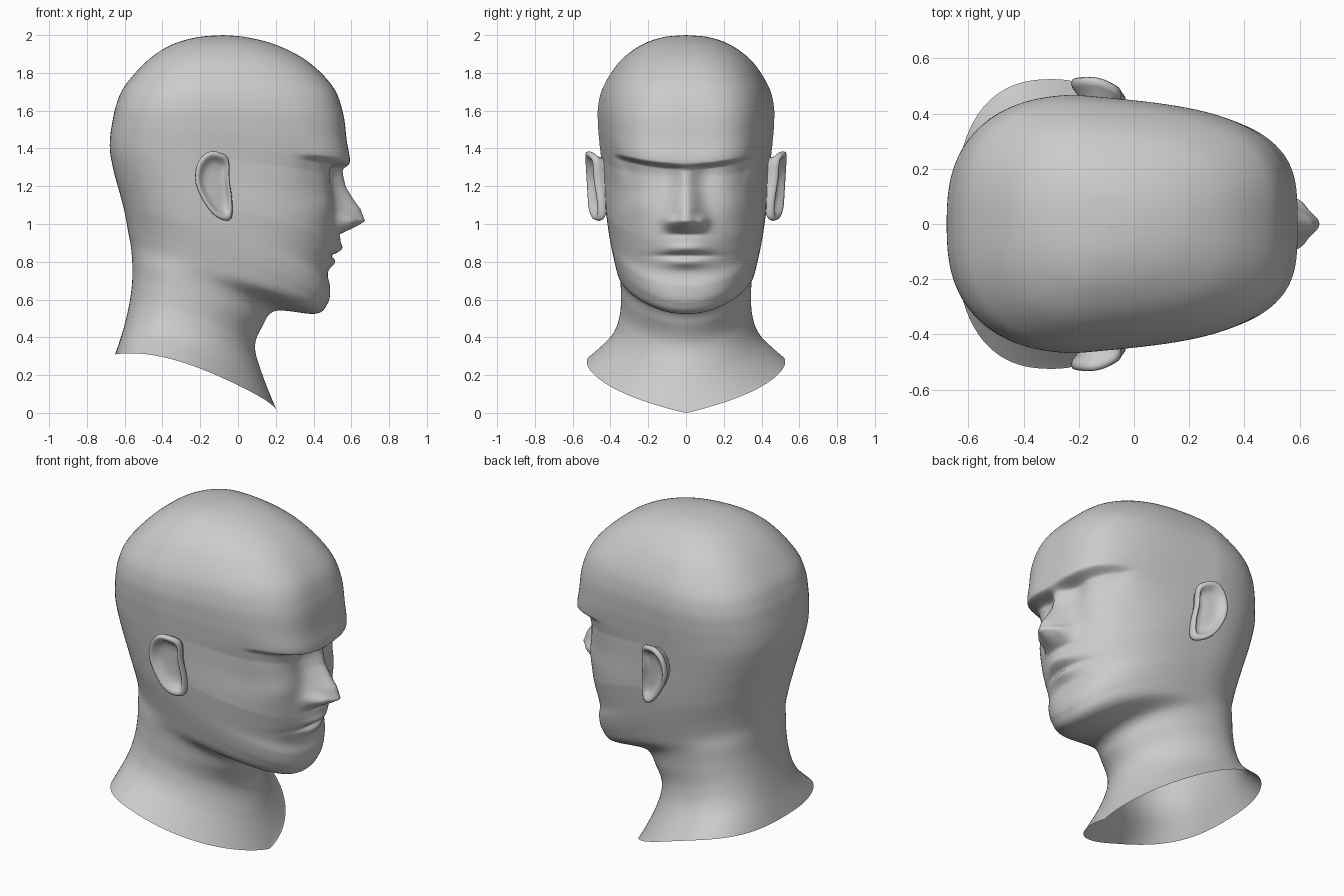
import bpy, bmesh, math

if "Cube" in bpy.data.objects:
    bpy.data.objects.remove(bpy.data.objects["Cube"])

SEG, SUB = 128, 16

skin = bpy.data.materials.new("plain grey")
skin.diffuse_color = (0.6, 0.6, 0.6, 1)
skin.use_nodes = True
skin.node_tree.nodes["Principled BSDF"].inputs["Base Color"].default_value = skin.diffuse_color


def clamp(v):
    return max(0.0, min(1.0, v))


def spline(p0, p1, p2, p3, t):
    """Smooth curve through a row of values."""
    return [0.5 * (2 * b + (c - a) * t + (2 * a - 5 * b + 4 * c - d) * t * t
                   + (3 * b - a - 3 * c + d) * t ** 3)
            for a, b, c, d in zip(p0, p1, p2, p3)]


def lerp_table(table, v):
    """Piecewise linear lookup, keys rising."""
    if v <= table[0][0] or v >= table[-1][0]:
        return 0.0
    for (a, fa), (b, fb) in zip(table, table[1:]):
        if a <= v <= b:
            return fa + (fb - fa) * (v - a) / (b - a)


def bump(y, z, cy, cz, sy, sz):
    return math.exp(-((y - cy) / sy) ** 2 - ((z - cz) / sz) ** 2)


def loft(name, rings, cap=False):
    """Skin closed rings of equal length into one smooth object."""
    bm = bmesh.new()
    loops = [[bm.verts.new(p) for p in ring] for ring in rings]
    for lo, hi in zip(loops, loops[1:]):
        for i in range(len(lo)):
            j = (i + 1) % len(lo)
            bm.faces.new((lo[i], lo[j], hi[j], hi[i]))
    if cap:
        bm.faces.new(loops[-1])
    bmesh.ops.remove_doubles(bm, verts=bm.verts, dist=0.0004)
    bmesh.ops.recalc_face_normals(bm, faces=bm.faces)
    me = bpy.data.meshes.new(name)
    bm.to_mesh(me)
    bm.free()
    me.materials.append(skin)
    for p in me.polygons:
        p.use_smooth = True
    ob = bpy.data.objects.new(name, me)
    bpy.context.collection.objects.link(ob)
    return ob


# Cross-sections: front x, front z, back x, back z, half width,
# squareness of front half and of back half
neck = [
    (0.21, 0.00, -0.65, 0.31, 0.525, 1.85, 2.55),
    (0.13, 0.20, -0.605, 0.45, 0.40, 1.85, 2.4),
    (0.09, 0.35, -0.575, 0.58, 0.352, 1.95, 2.3),
    (0.13, 0.46, -0.56, 0.70, 0.345, 2.05, 2.3),
    (0.20, 0.54, -0.56, 0.80, 0.35, 2.1, 2.3),
]
face = [
    (0.41, 0.525, -0.567, 0.88, 0.366, 2.3, 2.3),
    (0.475, 0.58, -0.58, 0.95, 0.382, 2.35, 2.3),
    (0.488, 0.66, -0.592, 1.02, 0.398, 2.4, 2.35),
    (0.475, 0.74, -0.607, 1.09, 0.411, 2.45, 2.4),
    (0.495, 0.84, -0.625, 1.16, 0.422, 2.5, 2.45),
    (0.515, 0.97, -0.648, 1.24, 0.432, 2.65, 2.5),
    (0.515, 1.12, -0.667, 1.32, 0.441, 2.9, 2.55),
    (0.54, 1.24, -0.678, 1.39, 0.45, 3.2, 2.6),
]
skull = [
    (0.575, 1.345, -0.677, 1.46, 0.459, 3.4, 2.65),
    (0.573, 1.46, -0.665, 1.54, 0.467, 3.5, 2.7),
    (0.553, 1.60, -0.645, 1.63, 0.467, 3.4, 2.7),
    (0.50, 1.73, -0.60, 1.73, 0.438, 3.1, 2.65),
    (0.37, 1.86, -0.485, 1.86, 0.355, 2.7, 2.5),
    (0.21, 1.945, -0.36, 1.945, 0.245, 2.4, 2.3),
    (0.05, 1.988, -0.22, 1.988, 0.128, 2.2, 2.2),
    (-0.08, 2.0, -0.08, 2.0, 0.0, 2.0, 2.0),
]

# Height of the nose ridge above the face
nose = [(0.945, 0), (0.985, 0.10), (1.015, 0.155), (1.08, 0.135),
        (1.20, 0.04), (1.28, 0)]


def relief(x, y, z):
    """Forward relief of nose, lips, brow, eye sockets and cheeks."""
    a = abs(y)
    nw = 0.05 + 0.035 * clamp((1.25 - z) / 0.22)
    d = lerp_table(nose, z) * math.exp(-(a / nw) ** 2)
    d += 0.035 * bump(a, z, 0.085, 1.01, 0.03, 0.035)      # nostril wings
    d += 0.035 * bump(a, z, 0, 0.90, 0.14, 0.07)           # muzzle
    d += 0.022 * bump(a, z, 0, 0.868, 0.11, 0.025)         # upper lip
    d += 0.025 * bump(a, z, 0, 0.795, 0.10, 0.028)         # lower lip
    d -= 0.018 * bump(a, z, 0, 0.832, 0.14, 0.014)         # mouth line
    d += 0.012 * bump(a, z, 0.24, 1.10, 0.09, 0.07)        # cheekbones
    h = z - (1.305 + 0.05 * (a / 0.35) ** 2)               # above brow edge
    step = clamp(h / 0.03 + 0.5)
    step = step * step * (3 - 2 * step)
    brow = step * 0.022 * math.exp(-(max(h, 0) / 0.08) ** 2)
    side = 1 - math.exp(-(a / 0.055) ** 2)
    deep = 0.045 + 0.02 * math.exp(-((a - 0.12) / 0.06) ** 2)
    brow -= (1 - step) * side * deep * math.exp(-(min(h, 0) / 0.13) ** 2)
    return d * clamp((x - 0.2) / 0.15) + brow * clamp((x - 0.3) / 0.12)


def head_ring(xf, zf, xb, zb, w, nf, nb):
    xc = xb + 0.42 * (xf - xb)
    ring = []
    for i in range(SEG):
        s = 2 * math.pi * i / SEG
        a = s - 0.35 * math.sin(s)          # closer points on the face
        c, q = math.cos(a), math.sin(a)
        n = nf if c > 0 else nb
        r = (abs(c) ** n + abs(q) ** n) ** (-1 / n)
        x = xc + r * c * ((xf - xc) if c > 0 else (xc - xb))
        # the upper head narrows towards the face
        taper = 0.2 * clamp((x + 0.22) / 1.0) * clamp((zf - 0.9) / 0.35)
        y = w * r * q * (1 - taper)
        t = clamp((xf - x) / max(xf - xb, 1e-6))
        e = 0.04 * clamp(zf / 0.3)
        f = ((t + e) ** 0.6 - e ** 0.6) / ((1 + e) ** 0.6 - e ** 0.6)
        z = zf + (zb - zf) * f
        z += 0.3 * t * t * (1 - t) * clamp(1 - zf / 0.3)   # raised shoulders
        if c > 0 and x > 0.2:
            x += relief(x, y, z)
        ring.append((x, y, z))
    return ring


# Head and neck, open at the bottom
rows = neck + face + skull
rings = []
for k in range(len(rows) - 1):
    four = [rows[max(0, min(len(rows) - 1, k + d))] for d in (-1, 0, 1, 2)]
    for s in range(SUB):
        rings.append(head_ring(*spline(*four, s / SUB)))
rings.append(head_ring(*rows[-1]))
loft("head_and_neck", rings)

# Ears: outline lofted over a raised rim into a hollow
outline = [(-0.05, 1.345), (-0.10, 1.38), (-0.16, 1.38), (-0.21, 1.33),
           (-0.228, 1.24), (-0.20, 1.15), (-0.14, 1.06), (-0.08, 1.02),
           (-0.035, 1.03), (-0.03, 1.12), (-0.045, 1.24)]
edge = []
for k in range(len(outline)):
    four = [outline[(k + d) % len(outline)] for d in (-1, 0, 1, 2)]
    edge += [spline(*four, s / 4) for s in range(4)]

ear_rings = []
for scale, y in [(0.72, 0.40), (0.82, 0.45), (0.96, 0.47), (1.0, 0.485),
                 (0.97, 0.50), (0.88, 0.504), (0.78, 0.495), (0.68, 0.475),
                 (0.5, 0.462), (0.25, 0.458)]:
    ring = []
    for ex, ez in edge:
        x = -0.115 + (ex + 0.115) * scale
        z = 1.21 + (ez - 1.21) * (1 - (1 - scale) * 0.8)
        lean = 0.02 - 0.055 * (max(0, x + 0.17) / 0.14) ** 2
        ring.append((x, y + lean + 0.06 * (z - 1.2), z))
    ear_rings.append(ring)
ears = loft("ears", ear_rings, cap=True)
mirror = ears.modifiers.new("mirror", 'MIRROR')
mirror.use_axis = (False, True, False)
